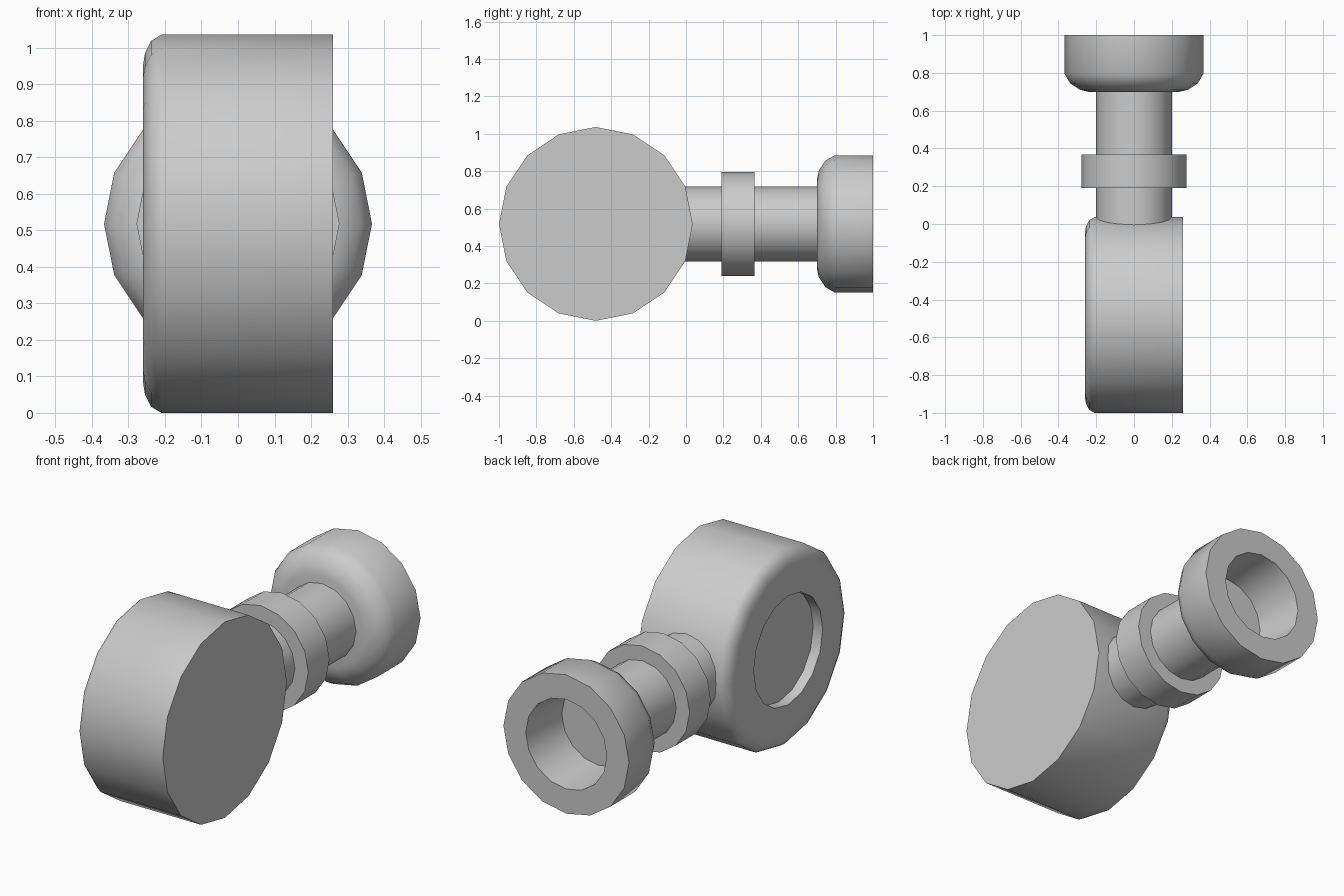
import bpy, bmesh
from math import cos, sin, pi, radians

if "Cube" in bpy.data.objects:
    bpy.data.objects.remove(bpy.data.objects["Cube"])

SIDES = 16
CZ = 0.518


def lathe(name, profile, axis, cy):
    """Revolve (position along axis, radius) points; both ends are capped."""
    bm = bmesh.new()
    rings = []
    for t, r in profile:
        ring = []
        for i in range(SIDES):
            a = 2 * pi * i / SIDES
            u, v = r * cos(a), r * sin(a)
            co = (t, cy + u, CZ + v) if axis == 'X' else (u, cy + t, CZ + v)
            ring.append(bm.verts.new(co))
        rings.append(ring)
    for a, b in zip(rings, rings[1:]):
        for i in range(SIDES):
            j = (i + 1) % SIDES
            bm.faces.new((a[i], a[j], b[j], b[i]))
    bm.faces.new(rings[0])
    bm.faces.new(rings[-1])
    bmesh.ops.recalc_face_normals(bm, faces=bm.faces)
    mesh = bpy.data.meshes.new(name)
    bm.to_mesh(mesh)
    bm.free()
    ob = bpy.data.objects.new(name, mesh)
    bpy.context.collection.objects.link(ob)
    bpy.ops.object.select_all(action='DESELECT')
    ob.select_set(True)
    bpy.context.view_layer.objects.active = ob
    bpy.ops.object.shade_smooth_by_angle(angle=radians(40))
    return ob


# Drum with a rounded rim and shallow recess on its left face
lathe("drum", [(-0.205, 0.288), (-0.26, 0.288), (-0.26, 0.435), (-0.255, 0.467),
               (-0.238, 0.501), (-0.21, 0.518), (0.26, 0.518)], 'X', -0.482)

# Neck tube running from the drum into the flange
lathe("neck", [(-0.1, 0.2), (0.71, 0.2)], 'Y', 0)

# Collar around the neck
lathe("collar", [(0.19, 0.278), (0.367, 0.278)], 'Y', 0)

# Flange with a rounded shoulder and open bore at the back
lathe("flange", [(0.7, 0.24), (0.71, 0.285), (0.745, 0.338), (0.795, 0.367),
                 (1.0, 0.367), (1.0, 0.237), (0.73, 0.215)], 'Y', 0)
